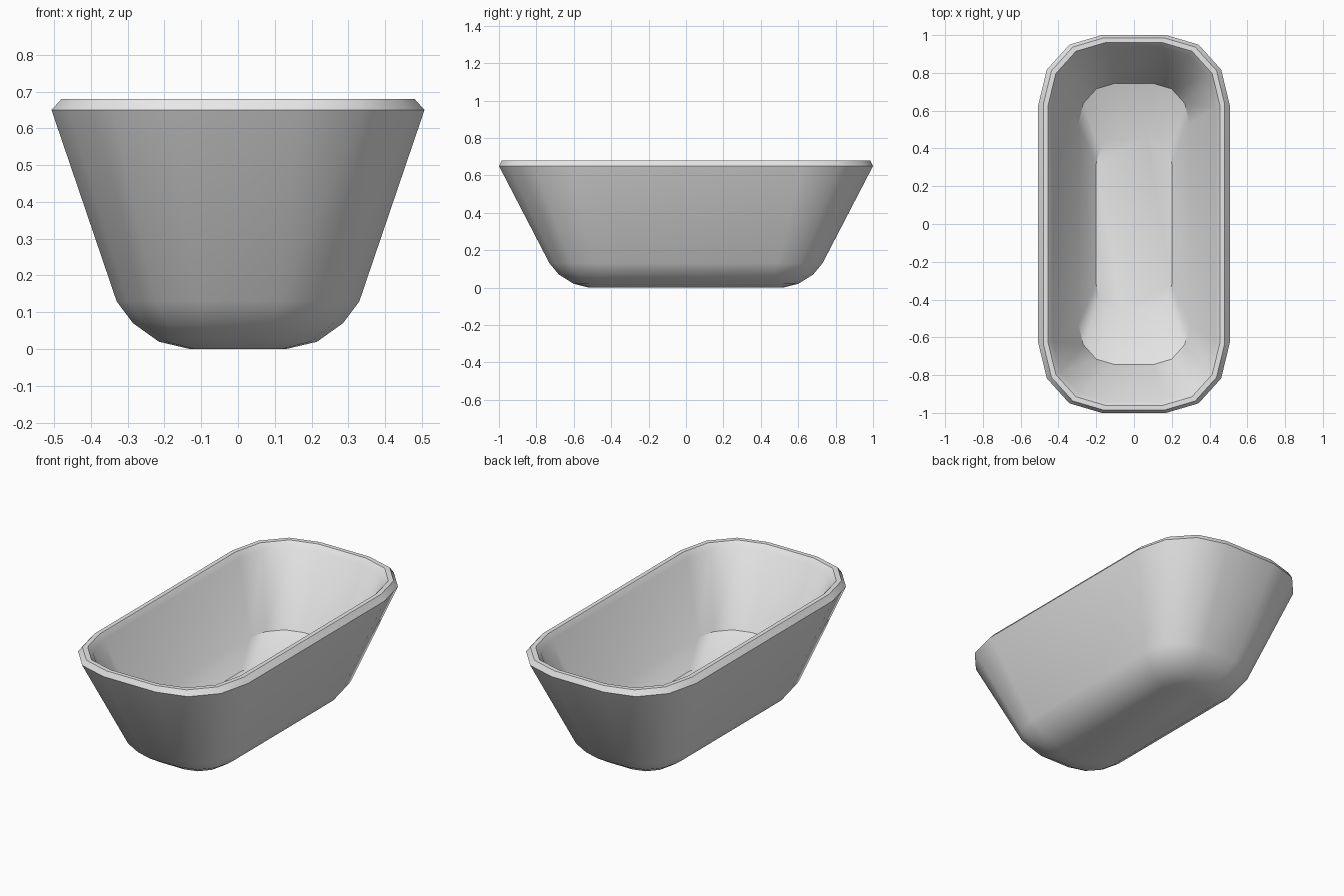
import bpy, bmesh, math

if "Cube" in bpy.data.objects:
    bpy.data.objects.remove(bpy.data.objects["Cube"])

# single off-white enamel material
mat = bpy.data.materials.new("white enamel")
mat.diffuse_color = (0.8, 0.8, 0.8, 1.0)
mat.use_nodes = True
mat.node_tree.nodes["Principled BSDF"].inputs["Base Color"].default_value = mat.diffuse_color


def outline(hx, hy, z):
    """Rounded rectangle with three-sided corners: 16 points, counter-clockwise."""
    quarter = [(hx * fx, hy - hx * fy) for fx, fy in
               ((1, .73), (.91, .36), (.675, .1), (.335, 0))]
    half = quarter + [(-x, y) for x, y in reversed(quarter)]
    return [(x, y, z) for x, y in half] + [(-x, -y, z) for x, y in half]


# tub sections: outer foot, up the outer wall, over the rim, down to the floor
sections = [
    (0.13, 0.52, 0.0), (0.215, 0.60, 0.02), (0.285, 0.68, 0.07),
    (0.33, 0.73, 0.13), (0.507, 1.0, 0.65), (0.48, 0.985, 0.68),
    (0.455, 0.96, 0.68), (0.43, 0.935, 0.65), (0.295, 0.745, 0.26),
    (0.20, 0.465, 0.17),
]

bm = bmesh.new()
rings = [[bm.verts.new(p) for p in outline(*s)] for s in sections]
for a, b in zip(rings, rings[1:]):
    n = len(a)
    for i in range(n):
        j = (i + 1) % n
        bm.faces.new((a[i], a[j], b[j], b[i]))
bm.faces.new(list(reversed(rings[0])))   # underside
bm.faces.new(rings[-1])                  # inner floor
bmesh.ops.recalc_face_normals(bm, faces=bm.faces)

mesh = bpy.data.meshes.new("bathtub")
bm.to_mesh(mesh)
bm.free()
mesh.materials.append(mat)
tub = bpy.data.objects.new("bathtub", mesh)
bpy.context.collection.objects.link(tub)

# smooth walls, crisp rim
bpy.context.view_layer.objects.active = tub
tub.select_set(True)
bpy.ops.object.shade_smooth_by_angle(angle=math.radians(32))
